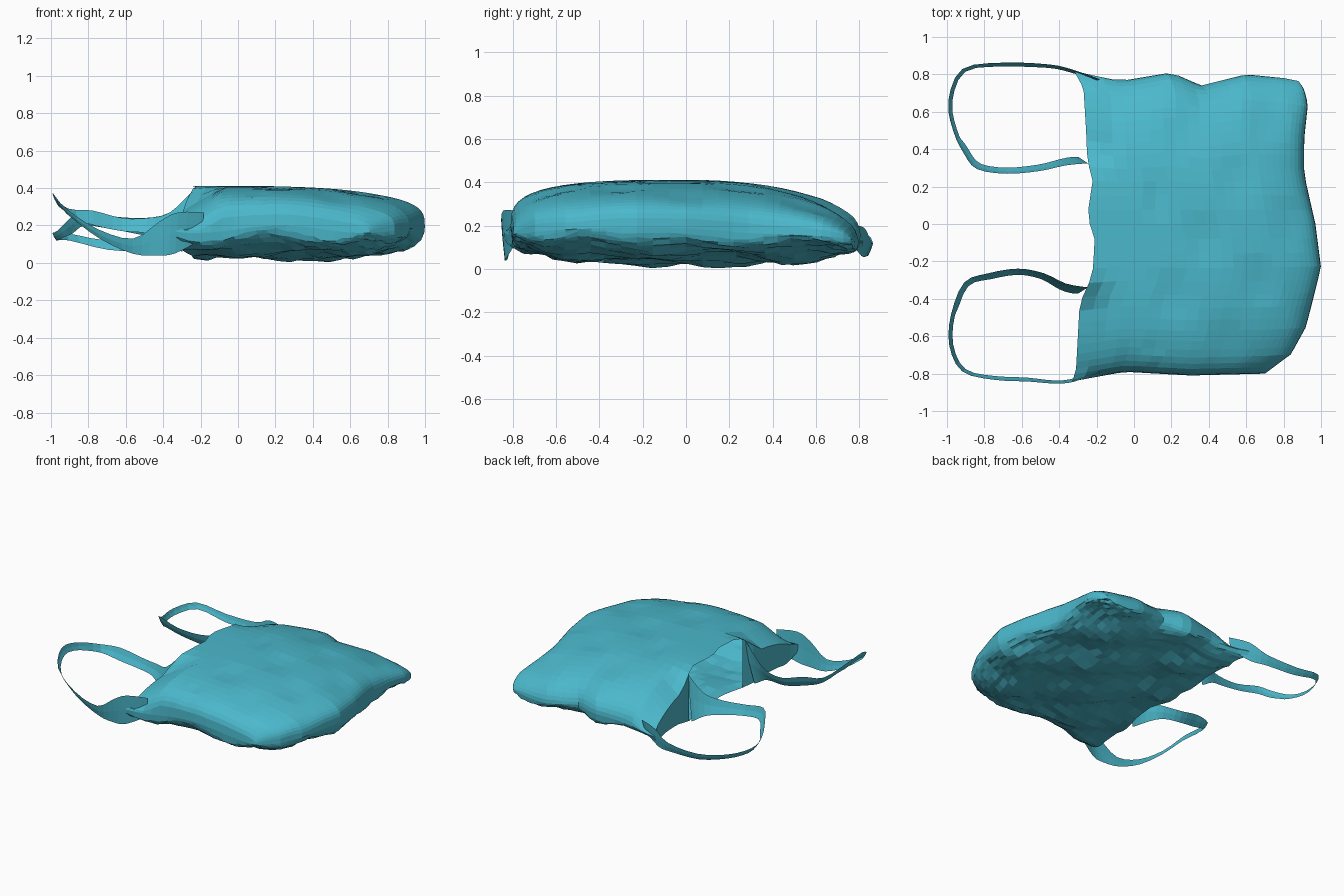
import bpy, bmesh, math, random
from mathutils import Vector

if "Cube" in bpy.data.objects:
    bpy.data.objects.remove(bpy.data.objects["Cube"])

random.seed(4)
mat = bpy.data.materials.new("teal_plastic")
mat.diffuse_color = (0.07, 0.48, 0.60, 1)
mat.use_nodes = True
mat.node_tree.nodes["Principled BSDF"].inputs["Base Color"].default_value = mat.diffuse_color


def lerp_table(table, t):
    """Piecewise-linear lookup in a list of (key, value)."""
    for (a, va), (b, vb) in zip(table, table[1:]):
        if t <= b:
            k = max(0, (t - a) / (b - a))
            return va + (vb - va) * k
    return table[-1][1]


def finish(bm, name):
    bmesh.ops.remove_doubles(bm, verts=bm.verts, dist=0.0005)
    me = bpy.data.meshes.new(name)
    bm.to_mesh(me)
    bm.free()
    ob = bpy.data.objects.new(name, me)
    bpy.context.collection.objects.link(ob)
    me.materials.append(mat)
    return ob


# Outline of the bag seen from above: closed end, mouth and both sides
END = [(-1, .70), (-.88, .84), (-.7, .92), (-.3, 1.0), (0, .97), (.35, .91),
       (.6, .91), (.85, .93), (.95, .91), (1, .88)]
MOUTH = [(-1, -.33), (-.93, -.31), (-.5, -.29), (-.42, -.25), (-.3, -.22), (-.1, -.21),
         (.05, -.25), (.3, -.22), (.42, -.25), (.6, -.255), (.9, -.27), (1, -.32)]
BACK = [(-.35, .825), (-.2, .79), (-.07, .765), (.2, .81), (.36, .74), (.6, .80), (.8, .78), (1, .74)]
FRONT = [(-.35, -.845), (-.05, -.79), (.3, -.81), (.7, -.80), (1, -.78)]
NU, NV = 26, 32


def dome(t, n):
    return max(0, 1 - abs(t) ** n) ** (1 / n)


# Bag body: two sheets meeting along the rim, open in the middle of the mouth
bm = bmesh.new()
mouth_rows = []
for top in (True, False):
    grid = []
    for i in range(NU + 1):
        u = math.sin(math.pi / 2 * i / NU)
        row = []
        for j in range(NV + 1):
            v = math.sin(math.pi * (j / NV - .5))
            x0 = lerp_table(MOUTH, v)
            x = x0 + (lerp_table(END, v) - x0) * u
            y = lerp_table(BACK, x) * v if v > 0 else -lerp_table(FRONT, x) * v
            rim = i == NU or j in (0, NV)
            zm = .18 - .04 * max(0, v) + .02 * math.sin(7 * x)
            if top:
                # the back side slopes gently, the front side is full
                h = (.412 - zm) * dome(u, 3.2) * dome(v, 2.1 if v > 0 else 3.4)
                droop = .12 * max(0, 1 - (x + .29) / .2) * min(1, max(0, (abs(v) - .36) * 6))
                z = zm + h - (0 if rim else min(droop, h * .8))
                if not rim and x > .1:
                    z -= .012 * max(0, math.sin(13 * x + 3 * y) * math.sin(11 * y - 2 * x))
            else:
                low = .04 - .025 * math.exp(-((x - .5) / .3) ** 2)
                z = zm - (zm - low) * dome(u, 3) * dome(v, 3)
                if not rim:
                    z += .025 * math.sin(10 * x + 4 * y) * math.sin(9 * y) + random.uniform(-.008, .008)
                    z = max(z, 0.0)
            row.append(bm.verts.new((x, y, z)))
        grid.append(row)
    mouth_rows.append(grid[0])
    for i in range(NU):
        for j in range(NV):
            q = [grid[i][j], grid[i + 1][j], grid[i + 1][j + 1], grid[i][j + 1]]
            bm.faces.new(q if top else q[::-1])
# Gusset walls closing the mouth behind each handle hole
upper, lower = mouth_rows
for j in range(NV):
    if abs(math.sin(math.pi * ((j + .5) / NV - .5))) > .4:
        bm.faces.new((upper[j], upper[j + 1], lower[j + 1], lower[j]))
finish(bm, "bag_body")


def spline(p, steps=3):
    """Catmull-Rom refinement of a list of tuples."""
    p = [Vector(q) for q in p]
    out = []
    for k in range(len(p) - 1):
        a, b, c, d = p[max(k - 1, 0)], p[k], p[k + 1], p[min(k + 2, len(p) - 1)]
        for s in range(steps):
            t = s / steps
            out.append(.5 * (2 * b + (c - a) * t + (2 * a - 5 * b + 4 * c - d) * t * t
                             + (3 * b - a - 3 * c + d) * t ** 3))
    return out + [p[-1]]


def handle(name, path, centre):
    """Upright ribbon through (x, y, z_low, z_high), its lower edge flared into the hole."""
    bm = bmesh.new()
    prev = None
    for x, y, lo, hi in (tuple(q) for q in spline(path)):
        flare = .024 + (.18 * (hi - lo) if abs(y) < .45 else 0)
        inward = Vector((centre[0] - x, centre[1] - y)).normalized() * min(flare, .07)
        pts = [(x + inward.x * k, y + inward.y * k, lo + (hi - lo) * f)
               for k, f in ((1, 0), (.45, .5), (.1, 1))]
        cur = [bm.verts.new(q) for q in pts]
        if prev:
            for k in range(2):
                bm.faces.new((prev[k], cur[k], cur[k + 1], prev[k + 1]))
        prev = cur
    finish(bm, name)


# Front handle: its tip curls upwards
handle("front_handle", [
    (-.18, -.795, .12, .27), (-.32, -.845, .05, .27), (-.42, -.855, .04, .22), (-.56, -.845, .05, .13),
    (-.75, -.835, .13, .18), (-.92, -.79, .25, .29), (-.99, -.65, .32, .37), (-.98, -.48, .30, .35),
    (-.91, -.31, .24, .29), (-.78, -.26, .20, .28), (-.62, -.235, .17, .24), (-.48, -.26, .16, .24),
    (-.36, -.315, .12, .27), (-.24, -.335, .06, .38)], (-.63, -.58))

# Back handle: lies nearly flat
handle("back_handle", [
    (-.18, .775, .12, .20), (-.32, .825, .06, .19), (-.45, .855, .06, .13), (-.70, .865, .07, .12),
    (-.92, .83, .12, .16), (-.995, .66, .12, .16), (-.97, .50, .13, .17), (-.91, .37, .16, .23),
    (-.84, .29, .20, .28), (-.68, .265, .18, .25), (-.50, .28, .15, .24),
    (-.36, .31, .12, .27), (-.24, .32, .06, .38)], (-.63, .58))
